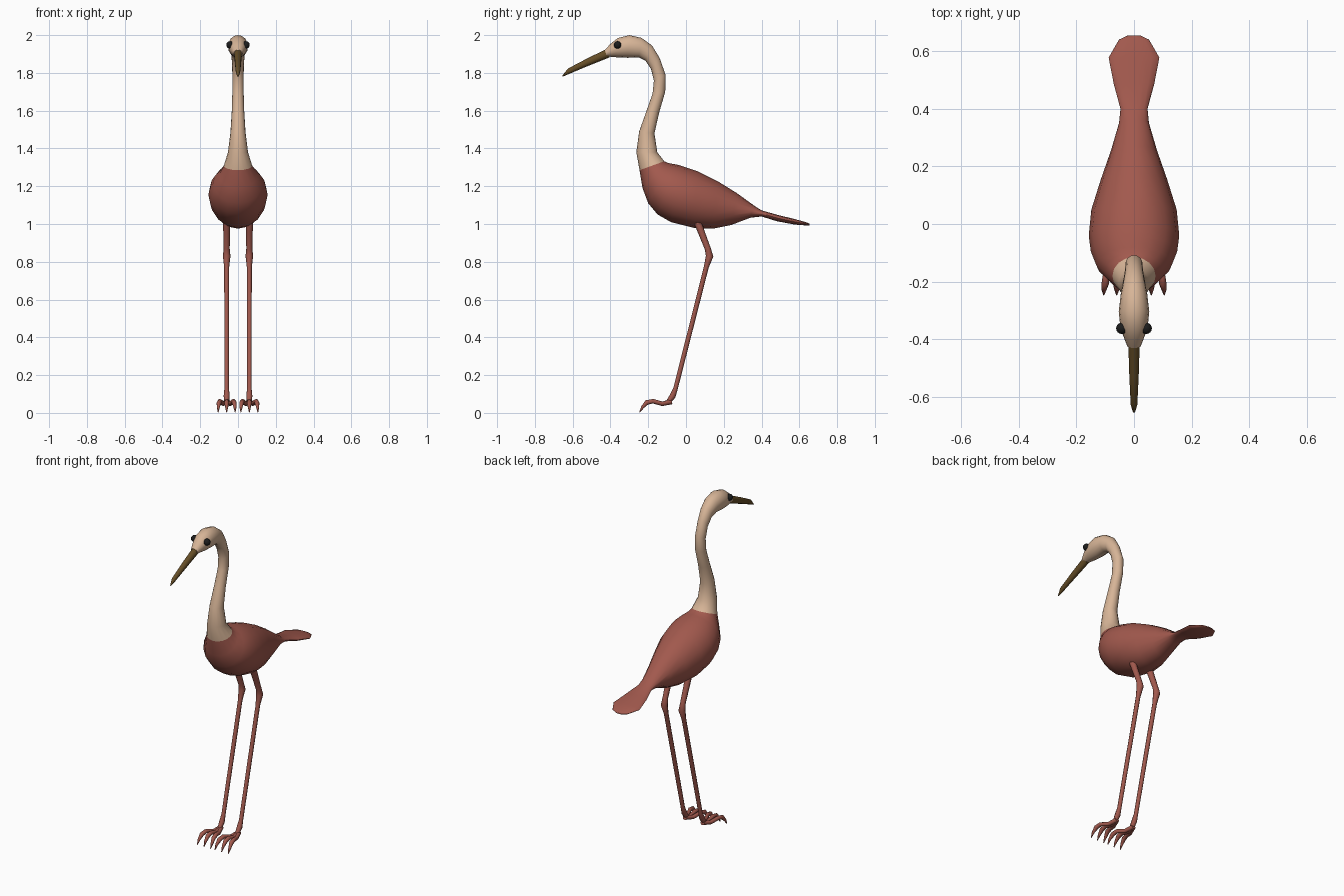
import bpy
import bmesh
import math
from mathutils import Vector

# Remove the default cube
default_cube = bpy.data.objects.get("Cube")
if default_cube:
    bpy.data.objects.remove(default_cube)


def make_material(name, colour, roughness=0.7):
    material = bpy.data.materials.new(name)
    material.use_nodes = True
    shader = material.node_tree.nodes["Principled BSDF"]
    shader.inputs["Base Color"].default_value = (*colour, 1)
    shader.inputs["Roughness"].default_value = roughness
    material.diffuse_color = (*colour, 1)
    return material


plumage_red = make_material("plumage red", (0.36, 0.10, 0.075))
neck_cream = make_material("neck cream", (0.68, 0.46, 0.31))
bill_brown = make_material("bill brown", (0.13, 0.075, 0.02))
eye_black = make_material("eye black", (0.012, 0.012, 0.012))


def finish(name, mesh_builder, materials, angle=60):
    """Turn a bmesh into a smooth-shaded object."""
    bmesh.ops.recalc_face_normals(mesh_builder, faces=mesh_builder.faces)
    mesh = bpy.data.meshes.new(name)
    mesh_builder.to_mesh(mesh)
    mesh_builder.free()
    for material in materials:
        mesh.materials.append(material)
    part = bpy.data.objects.new(name, mesh)
    bpy.context.collection.objects.link(part)
    bpy.ops.object.select_all(action="DESELECT")
    part.select_set(True)
    bpy.context.view_layer.objects.active = part
    bpy.ops.object.shade_smooth_by_angle(angle=math.radians(angle))
    return part


def loft(name, rings, materials, sides=16, colour_change=None):
    """Skin elliptical rings given as (centre, half height vector, half width).

    Faces after the ring numbered colour_change take the second material.
    """
    builder = bmesh.new()
    loops = []
    for centre, half_height, half_width in rings:
        loop = []
        for i in range(sides):
            turn = math.tau * i / sides
            across = Vector((half_width * math.sin(turn), 0, 0))
            loop.append(builder.verts.new(centre + half_height * math.cos(turn) + across))
        loops.append(loop)
    for number, (first, second) in enumerate(zip(loops, loops[1:])):
        for i in range(sides):
            j = (i + 1) % sides
            face = builder.faces.new((first[i], first[j], second[j], second[i]))
            if colour_change is not None and number >= colour_change:
                face.material_index = 1
    builder.faces.new(loops[0])
    end_cap = builder.faces.new(loops[-1])
    end_cap.material_index = len(materials) - 1
    return finish(name, builder, materials)


def outline_rings(stations):
    """Rings from (upper y, upper z, lower y, lower z, half width)."""
    rings = []
    for upper_y, upper_z, lower_y, lower_z, width in stations:
        upper = Vector((0, upper_y, upper_z))
        lower = Vector((0, lower_y, lower_z))
        rings.append(((upper + lower) / 2, (upper - lower) / 2, width))
    return rings


def limb_rings(points):
    """Round rings along a path of (x, y, z, radius)."""
    centres = [Vector(point[:3]) for point in points]
    rings = []
    for i, centre in enumerate(centres):
        along = centres[min(i + 1, len(centres) - 1)] - centres[max(i - 1, 0)]
        normal = along.cross(Vector((1, 0, 0))).normalized()
        rings.append((centre, normal * points[i][3], points[i][3]))
    return rings


# Tail, trunk, neck and head form one continuous skin
tail = [
    (.655, 1.0, .655, .993, .02),
    (.64, 1.008, .64, .992, .052),
    (.58, 1.025, .575, .997, .088),
    (.49, 1.047, .48, 1.015, .07),
    (.4, 1.072, .4, 1.04, .047),
]
trunk = [
    (.36, 1.098, .34, 1.033, .052),
    (.27, 1.163, .24, .995, .08),
    (.17, 1.225, .14, .975, .115),
    (.06, 1.28, .04, .98, .148),
    (0, 1.3, -.08, 1.01, .157),
    (-.04, 1.313, -.15, 1.05, .15),
    (-.08, 1.32, -.2, 1.11, .132),
    (-.1, 1.325, -.23, 1.19, .102),
]
neck = [
    (-.115, 1.332, -.246, 1.285, .075),
    (-.152, 1.38, -.263, 1.38, .053),
    (-.167, 1.48, -.248, 1.49, .04),
    (-.142, 1.59, -.207, 1.605, .033),
    (-.11, 1.7, -.177, 1.69, .03),
    (-.108, 1.79, -.17, 1.76, .03),
    (-.14, 1.88, -.185, 1.82, .031),
    (-.18, 1.945, -.215, 1.865, .037),
]
head = [
    (-.235, 1.985, -.25, 1.882, .046),
    (-.3, 2.0, -.31, 1.88, .053),
    (-.36, 1.985, -.36, 1.882, .047),
    (-.4, 1.953, -.395, 1.885, .034),
    (-.43, 1.922, -.42, 1.887, .023),
]
loft("body", outline_rings(tail + trunk + neck + head), [plumage_red, neck_cream],
     colour_change=len(tail + trunk))

# Bill
bill = [
    (-.41, 1.932, -.405, 1.882, .021),
    (-.53, 1.873, -.53, 1.832, .017),
    (-.625, 1.823, -.63, 1.79, .012),
    (-.655, 1.785, -.655, 1.779, .003),
]
loft("bill", outline_rings(bill), [bill_brown], sides=10)

for side, label in ((1, "left"), (-1, "right")):
    # Eye
    builder = bmesh.new()
    bmesh.ops.create_uvsphere(builder, u_segments=16, v_segments=10, radius=.02)
    bmesh.ops.translate(builder, verts=builder.verts, vec=(side * .042, -.362, 1.948))
    finish(label + "_eye", builder, [eye_black])

    # Leg with a thickened joint
    x = side * .06
    leg = [
        (x, .05, 1.04, .021),
        (x, .08, .96, .018),
        (x, .115, .87, .016),
        (x, .125, .83, .02),
        (x, .107, .77, .013),
        (x, -.055, .13, .012),
        (x, -.07, .09, .016),
        (x, -.1, .048, .012),
    ]
    loft(label + "_leg", limb_rings(leg), [plumage_red], sides=8)

    # Three arched toes ending in claws
    for spread, toe_name in ((1, "outer"), (0, "middle"), (-1, "inner")):
        bend = side * spread
        toe = [
            (x, -.075, .06, .014),
            (x + bend * .018, -.125, .048, .012),
            (x + bend * .036, -.175, .062, .012),
            (x + bend * .04, -.208, .055, .013),
            (x + bend * .044, -.23, .03, .008),
            (x + bend * .045, -.246, .003, .002),
        ]
        loft(label + "_" + toe_name + "_toe", limb_rings(toe), [plumage_red], sides=8)
